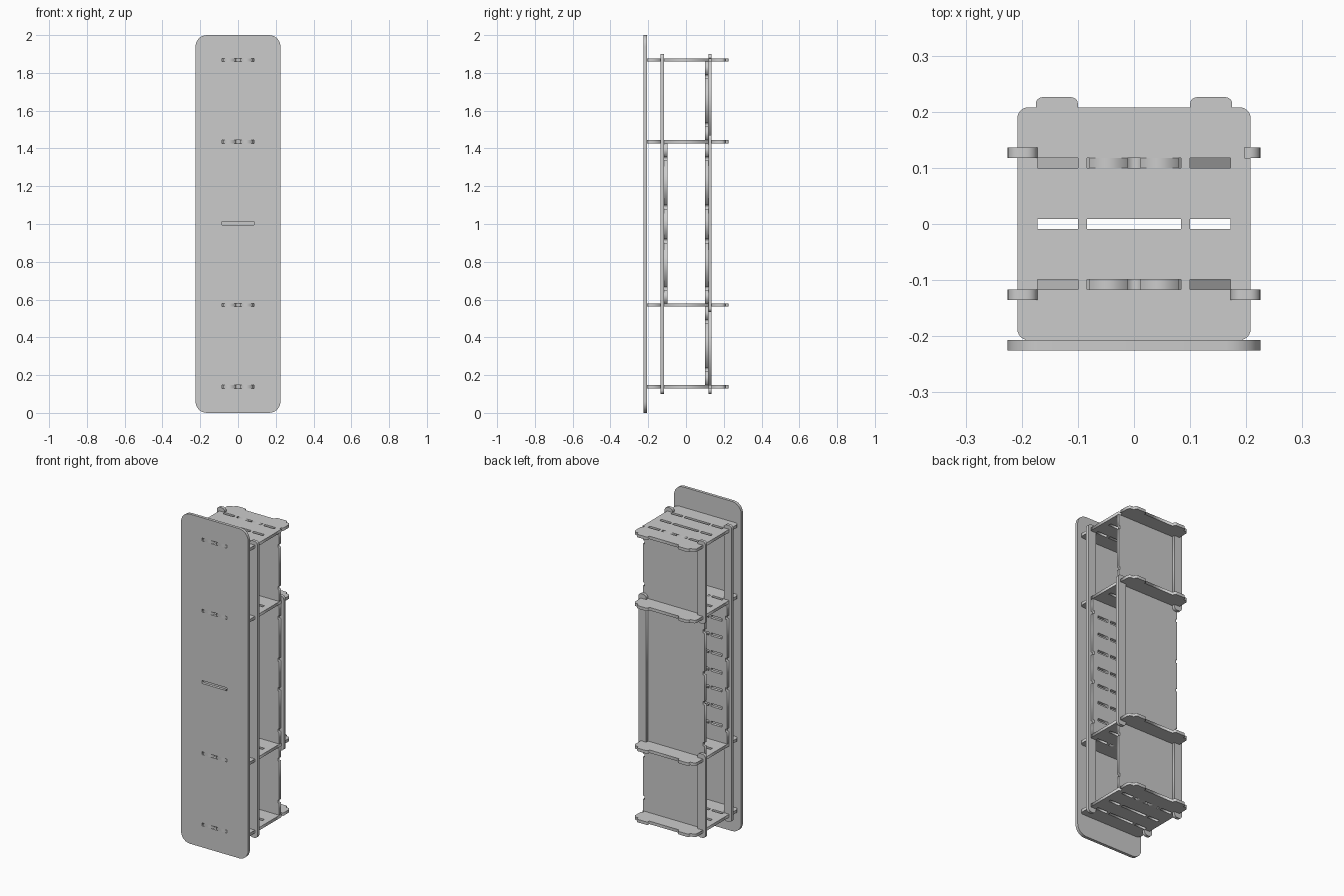
import bpy
from math import cos, sin, pi
from mathutils import Vector

if "Cube" in bpy.data.objects:
    bpy.data.objects.remove(bpy.data.objects["Cube"])

T = 0.018                                  # sheet thickness
SHELVES = (0.139, 0.571, 1.436, 1.868)     # shelf centre heights
SLOT_X = ((-.172, -.1), (-.084, .084), (.1, .172))


def rounded(points):
    """Points are (x, y) or (x, y, radius); returns an outline with arcs."""
    out = []
    n = len(points)
    for i, q in enumerate(points):
        p = Vector(q[:2])
        if len(q) < 3:
            out.append(p)
            continue
        r = q[2]
        u = (Vector(points[i - 1][:2]) - p).normalized()
        v = (Vector(points[(i + 1) % n][:2]) - p).normalized()
        c = p + (u + v) * r
        for k in range(7):
            a = k * pi / 12
            out.append(c - (v * cos(a) + u * sin(a)) * r)
    return out


def rect(x0, x1, y0, y1, r=0):
    pts = [(x0, y0), (x1, y0), (x1, y1), (x0, y1)]
    return [p + (r,) for p in pts] if r else pts


def mirrored(half):
    """Close a right-hand half outline with its mirror image."""
    return half + [(-p[0],) + tuple(p[1:]) for p in reversed(half)]


def sheet(name, outline, holes=(), y=None, z=0.0):
    """Flat cut sheet: lies at height z, or stands upright at depth y."""
    cu = bpy.data.curves.new(name, 'CURVE')
    cu.dimensions = '2D'
    cu.fill_mode = 'BOTH'
    cu.extrude = T / 2
    for loop in [outline, *holes]:
        pts = rounded(loop)
        s = cu.splines.new('POLY')
        s.points.add(len(pts) - 1)
        for sp, p in zip(s.points, pts):
            sp.co = (p.x, p.y, 0, 1)
        s.use_cyclic_u = True
    ob = bpy.data.objects.new(name, cu)
    bpy.context.collection.objects.link(ob)
    if y is None:
        ob.location.z = z
    else:
        ob.location.y = y
        ob.rotation_euler.x = pi / 2
    bpy.ops.object.select_all(action='DESELECT')
    ob.select_set(True)
    bpy.context.view_layer.objects.active = ob
    bpy.ops.object.convert(target='MESH')
    return ob


# Tall front plate with slots for the shelf tabs and a centre slot
sheet("front_plate", rect(-.225, .225, 0, 2, .06),
      [rect(-.084, .084, z - T / 2, z + T / 2) for z in (*SHELVES, 1.003)],
      y=-.216)

# Shelves: front tabs, side notches for rails, rear feet, three slot rows
shelf_half = [(.012, -.207), (.012, -.225), (.079, -.225), (.079, -.207),
              (.208, -.207, .02), (.208, -.135), (.197, -.135), (.197, -.117),
              (.208, -.117), (.208, .118), (.197, .118), (.197, .136),
              (.208, .136), (.208, .208, .02), (.175, .208), (.175, .226, .012),
              (.1, .226, .012), (.1, .208)]
shelf_slots = [rect(a, b, y - T / 2, y + T / 2)
               for y in (-.108, 0, .109) for a, b in SLOT_X]
for i, z in enumerate(SHELVES):
    sheet(f"shelf_{i + 1}", mirrored(shelf_half), shelf_slots, z=z)


# Upright rails, notched on the inner edge where they grip the shelves
def rail(name, side, y, z0, z1):
    pts = [(.225, z1, .02), (.225, z0, .02), (.172, z0, .02)]
    for z in SHELVES:
        if z0 < z < z1:
            pts += [(.172, z - T / 2), (.197, z - T / 2),
                    (.197, z + T / 2), (.172, z + T / 2)]
    pts.append((.172, z1, .02))
    sheet(name, [(p[0] * side,) + tuple(p[1:]) for p in pts], y=y)


for side, word in ((1, "right"), (-1, "left")):
    rail(f"front_rail_{word}", side, -.126, .1, 1.9)
rail("rear_rail_right_middle", 1, .127, .535, 1.472)
rail("rear_rail_left_lower", -1, .127, .1, .608)
rail("rear_rail_left_upper", -1, .127, 1.399, 1.9)


# Upright panels between shelves, with edge notches and tabs top and bottom
def panel(name, y, z0, z1, notches, tab0, tab1, holes=()):
    half = [(.012, z0), (.012, z0 - tab0), (.079, z0 - tab0), (.079, z0), (.206, z0)]
    for z in notches:
        half += [(.206, z - .01), (.197, z - .01), (.197, z + .01), (.206, z + .01)]
    half += [(.206, z1), (.079, z1), (.079, z1 + tab1), (.012, z1 + tab1), (.012, z1)]
    sheet(name, mirrored(half), holes, y=y)


a, b, c, d = SHELVES
h = T / 2
MID = (.66, .91, 1.09, 1.345)
panel("rear_panel_lower", .109, a + h, b - h, (.23, .485), T, h)
panel("rear_panel_middle", .109, b + h, c - h, MID, h, h)
panel("rear_panel_upper", .109, c + h, d - h, (1.525, 1.78), h, T)
ladder = [rect(p, q, z - h, z + h)
          for z in [1.003 + .107 * k for k in range(-3, 4)] for p, q in SLOT_X]
panel("slotted_inner_panel", -.108, b + h, c - h, MID, T, T, ladder)
